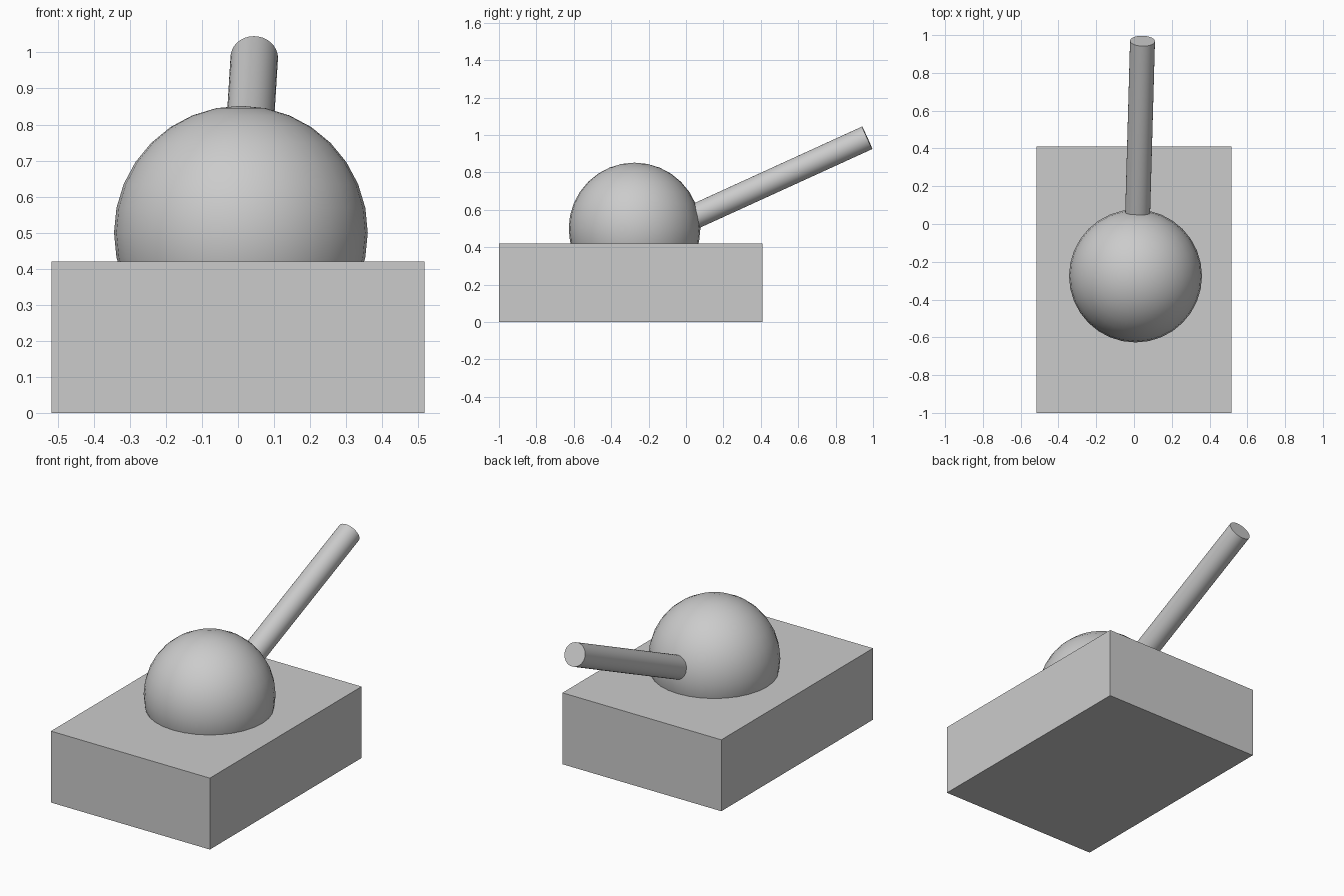
import bpy
from mathutils import Vector

cube = bpy.data.objects.get("Cube")
if cube:
    bpy.data.objects.remove(cube, do_unlink=True)

grey = bpy.data.materials.new("light_grey")
grey.use_nodes = True
colour = (0.6, 0.6, 0.6, 1)
grey.diffuse_color = colour
grey.node_tree.nodes["Principled BSDF"].inputs["Base Color"].default_value = colour


def finish(name, smooth=False):
    """Name and colour the newest part."""
    part = bpy.context.object
    part.name = name
    part.data.materials.append(grey)
    if smooth:
        bpy.ops.object.shade_smooth_by_angle()
    return part


# Hull block
bpy.ops.mesh.primitive_cube_add(size=1, location=(0, -0.295, 0.21))
hull = finish("hull")
hull.scale = (1.034, 1.41, 0.42)

# Domed turret, sunk into the hull
bpy.ops.mesh.primitive_uv_sphere_add(segments=32, ring_count=16, radius=0.352,
                                     location=(0.008, -0.275, 0.5))
finish("turret", smooth=True)

# Raised barrel, starting inside the turret
start, end = Vector((0.015, -0.1, 0.497)), Vector((0.045, 0.969, 0.985))
axis = end - start
bpy.ops.mesh.primitive_cylinder_add(vertices=32, radius=0.066, depth=axis.length,
                                    location=(start + end) / 2)
barrel = finish("barrel", smooth=True)
barrel.rotation_euler = axis.to_track_quat("Z", "Y").to_euler()
